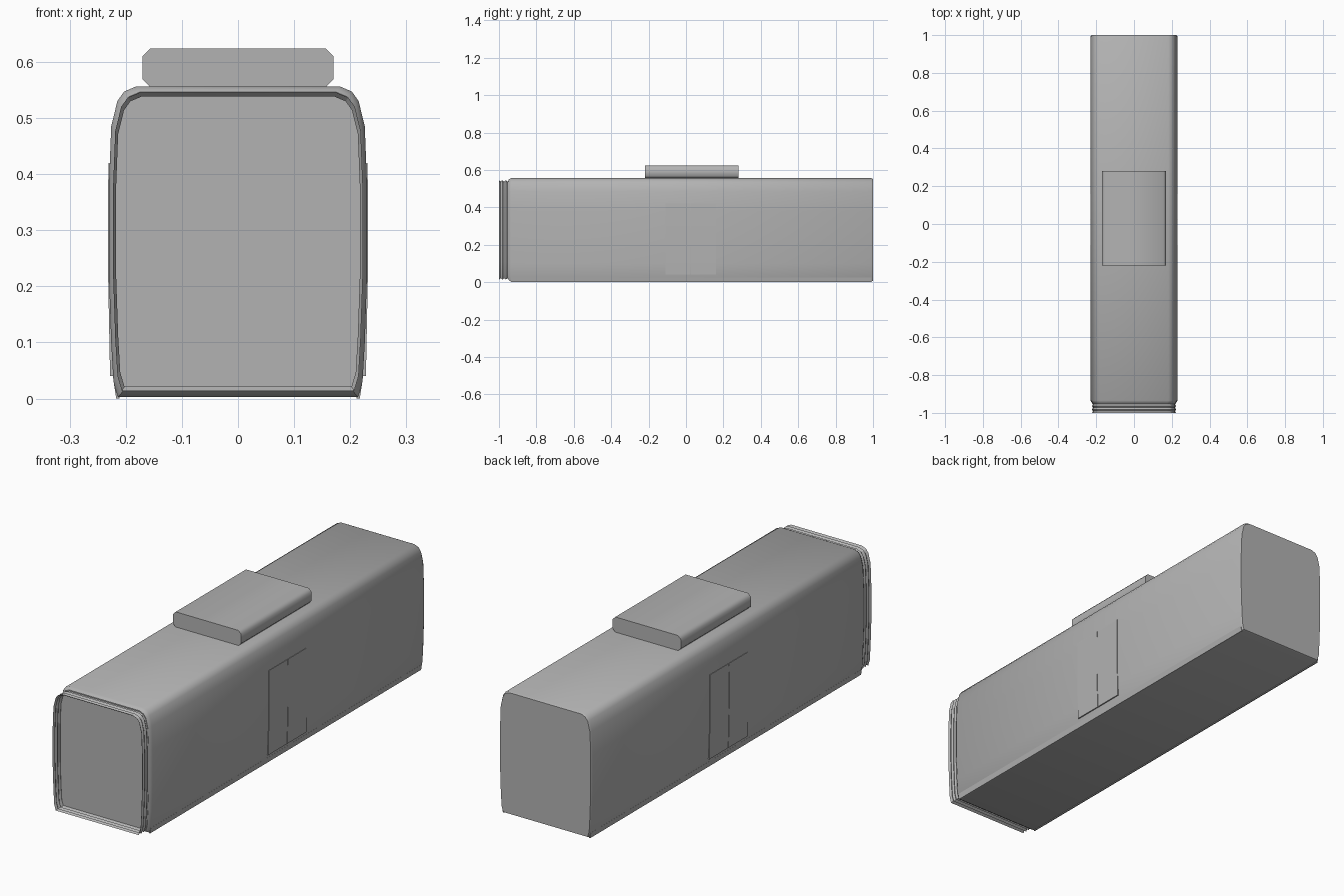
import bpy, bmesh, math

cube = bpy.data.objects.get("Cube")
if cube:
    bpy.data.objects.remove(cube, do_unlink=True)

grey = bpy.data.materials.new("light_grey")
grey.use_nodes = True
COLOUR = (0.45, 0.45, 0.45, 1)
grey.diffuse_color = COLOUR
grey.node_tree.nodes["Principled BSDF"].inputs["Base Color"].default_value = COLOUR


def loft(name, section, rings, cap_start=True, cap_end=True, angle=40):
    """Sweep an (x, z) section along y; each ring is (y, x scale, z scale)."""
    mid = (min(z for _, z in section) + max(z for _, z in section)) / 2
    bm = bmesh.new()
    loops = [[bm.verts.new((x * sx, y, mid + (z - mid) * sz)) for x, z in section]
             for y, sx, sz in rings]
    n = len(section)
    for a, b in zip(loops, loops[1:]):
        for i in range(n):
            j = (i + 1) % n
            bm.faces.new((a[i], a[j], b[j], b[i]))
    if cap_start:
        bm.faces.new(loops[0][::-1])
    if cap_end:
        bm.faces.new(loops[-1])
    bmesh.ops.recalc_face_normals(bm, faces=bm.faces[:])
    mesh = bpy.data.meshes.new(name)
    bm.to_mesh(mesh)
    bm.free()
    obj = bpy.data.objects.new(name, mesh)
    bpy.context.collection.objects.link(obj)
    mesh.materials.append(grey)
    bpy.ops.object.select_all(action="DESELECT")
    obj.select_set(True)
    bpy.context.view_layer.objects.active = obj
    bpy.ops.object.shade_smooth_by_angle(angle=math.radians(angle))
    return obj


def mirrored(half):
    """Close a right-hand outline with its reflection in x."""
    return half + [(-x, z) for x, z in reversed(half)]


# Body: gently bowed sides, rounded roof shoulders, softened ends
body_half = [(0.214, 0.003), (0.222, 0.03), (0.226, 0.1), (0.23, 0.22), (0.23, 0.38),
             (0.226, 0.485), (0.215, 0.53), (0.203, 0.547), (0.182, 0.556)]
body = mirrored(body_half)
loft("body", body, [(-0.95, 0.96, 0.965), (-0.945, 0.975, 0.98), (-0.935, 1, 1),
                    (0.992, 1, 1), (1.0, 0.982, 0.985)])

# Open folded gangway at the front
folds = 3
rings = []
for k in range(2 * folds + 1):
    out = k % 2 == 0
    rings.append((-1 + 0.055 * k / (2 * folds), 0.968 if out else 0.945, 0.96 if out else 0.935))
loft("gangway_bellows", body, rings, cap_start=False, cap_end=False, angle=20)

# Roof unit with chamfered long edges
unit = mirrored([(0.156, 0.555), (0.17, 0.569), (0.17, 0.61), (0.156, 0.624)])
loft("roof_unit", unit, [(-0.22, 1, 1), (0.28, 1, 1)], angle=50)

# Sliding door leaves, two on each side
for side, label in ((1, "left"), (-1, "right")):
    for y0, y1, leaf in ((-0.11, 0.023, "front"), (0.026, 0.16, "rear")):
        plate = [(side * x, z) for x, z in
                 ((0.222, 0.04), (0.228, 0.04), (0.2315, 0.22), (0.2315, 0.38), (0.2305, 0.42), (0.222, 0.42))]
        loft(f"{label}_{leaf}_door", plate, [(y0, 1, 1), (y1, 1, 1)], angle=30)

# Low skirt lips along the bottom of both sides
for side, label in ((1, "left"), (-1, "right")):
    lip = [(side * x, z) for x, z in ((0.211, 0.0), (0.217, 0.0), (0.221, 0.025), (0.211, 0.025))]
    loft(f"{label}_skirt", lip, [(-0.935, 1, 1), (0.992, 1, 1)], angle=30)
